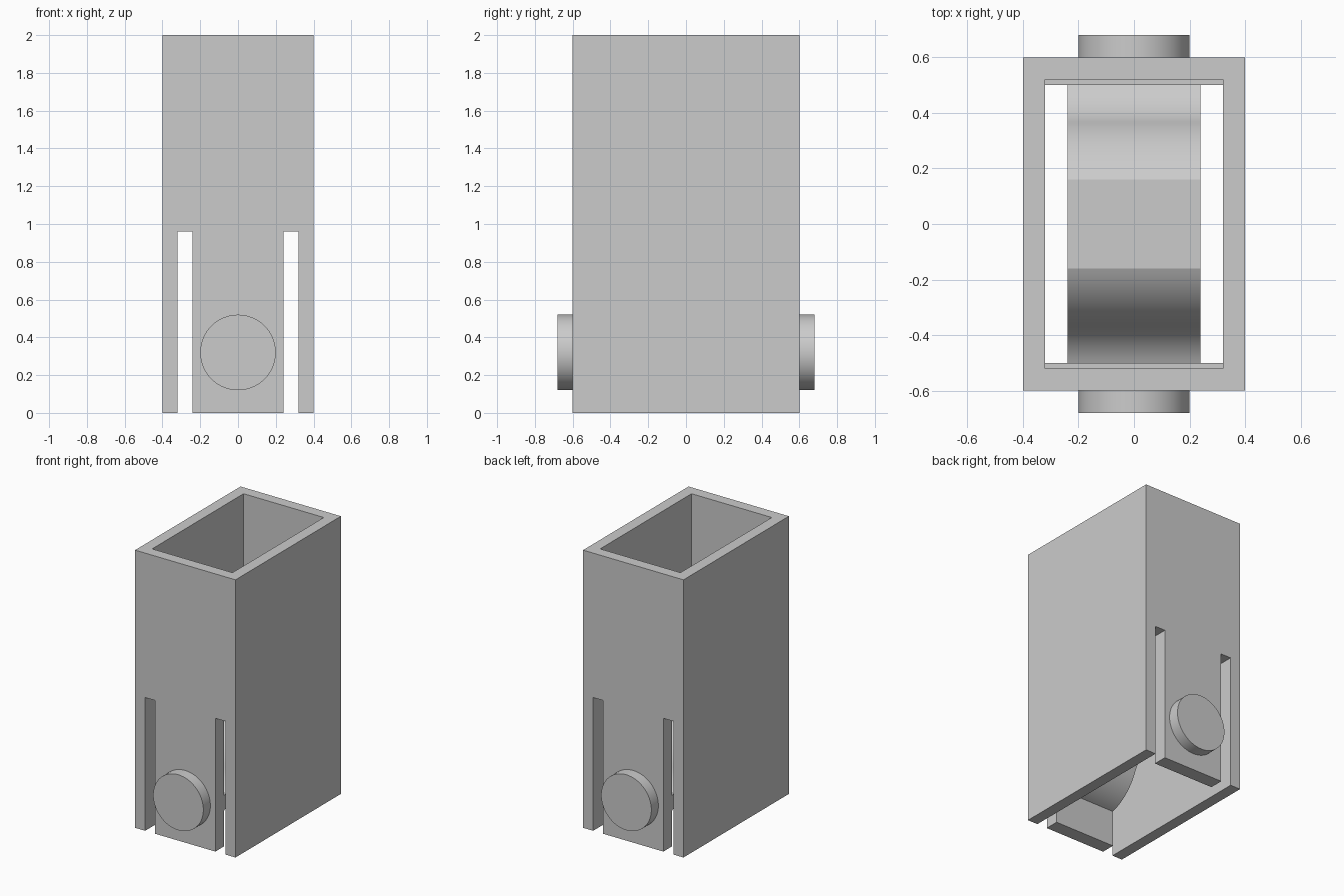
import bpy
import bmesh
from math import radians, sin, cos, asin, sqrt
from mathutils import Matrix

cube = bpy.data.objects.get("Cube")
if cube:
    bpy.data.objects.remove(cube, do_unlink=True)

grey = bpy.data.materials.new("plain_grey")
grey.use_nodes = True
GREY = (0.6, 0.6, 0.6, 1)
grey.diffuse_color = GREY
grey.node_tree.nodes["Principled BSDF"].inputs["Base Color"].default_value = GREY


def add_object(name, bm):
    bmesh.ops.recalc_face_normals(bm, faces=bm.faces)
    mesh = bpy.data.meshes.new(name)
    bm.to_mesh(mesh)
    bm.free()
    mesh.materials.append(grey)
    obj = bpy.data.objects.new(name, mesh)
    bpy.context.collection.objects.link(obj)
    return obj


def box(name, x, y, z):
    """Box from (min, max) ranges."""
    bm = bmesh.new()
    size = [r[1] - r[0] for r in (x, y, z)]
    mid = [(r[0] + r[1]) / 2 for r in (x, y, z)]
    bmesh.ops.create_cube(bm, size=1, matrix=Matrix.Translation(mid) @ Matrix.Diagonal((*size, 1)))
    return add_object(name, bm)


def smooth(obj):
    bpy.ops.object.select_all(action="DESELECT")
    obj.select_set(True)
    bpy.context.view_layer.objects.active = obj
    bpy.ops.object.shade_smooth_by_angle(angle=radians(20))


# Casing: open tube, thicker end walls below a ledge, slots that free the tongues
LEDGE, CLIP_Z = 1.04, 0.32
casing = box("casing", (-0.4, 0.4), (-0.6, 0.6), (0, 2))
cutters = [
    box("upper_cavity_cutter", (-0.32, 0.32), (-0.52, 0.52), (LEDGE, 2.1)),
    box("lower_cavity_cutter", (-0.32, 0.32), (-0.5, 0.5), (-0.1, LEDGE + 0.1)),
    box("left_slot_cutter", (0.24, 0.32), (-0.7, 0.7), (-0.1, 0.96)),
    box("right_slot_cutter", (-0.32, -0.24), (-0.7, 0.7), (-0.1, 0.96)),
]
bpy.context.view_layer.objects.active = casing
for cutter in cutters:
    mod = casing.modifiers.new("cut", "BOOLEAN")
    mod.operation, mod.solver, mod.object = "DIFFERENCE", "EXACT", cutter
    bpy.ops.object.modifier_apply(modifier=mod.name)
    bpy.data.objects.remove(cutter, do_unlink=True)

# Round buttons on the outside of both tongues
for name, side in (("front_button", -1), ("back_button", 1)):
    bm = bmesh.new()
    place = Matrix.Translation((0, side * 0.635, CLIP_Z)) @ Matrix.Rotation(radians(90), 4, "X")
    bmesh.ops.create_cone(bm, cap_ends=True, segments=64, radius1=0.2, radius2=0.2,
                          depth=0.09, matrix=place)
    smooth(add_object(name, bm))


# Spring arch joining the tongues: a round crown flowing into concave feet
def arch_side(radius, flat, steps=14):
    """Points from the crown (y = flat) out to the tongue (y = 0.5)."""
    centre_z, foot_y, span = CLIP_Z + 0.015, 0.6, 0.656
    foot_r = span - radius
    turn = asin(foot_y / span)
    foot_z = centre_z + sqrt(span ** 2 - foot_y ** 2)
    start, end = asin(flat / radius), asin((foot_y - 0.5) / foot_r)
    pts = []
    for i in range(steps + 1):
        a = start + (turn - start) * i / steps
        pts.append((radius * sin(a), centre_z + radius * cos(a)))
    for i in range(1, steps + 1):
        a = turn + (end - turn) * i / steps
        pts.append((foot_y - foot_r * sin(a), foot_z - foot_r * cos(a)))
    return pts


def mirrored(side):
    return [(-y, z) for y, z in reversed(side)] + [p for p in side if p[0] > 1e-6]


top = mirrored(arch_side(0.4, 0.16))
under = mirrored(arch_side(0.3, 0.0))
bm = bmesh.new()
profile = bm.faces.new([bm.verts.new((-0.24, y, z)) for y, z in top + under[::-1]])
sweep = bmesh.ops.extrude_face_region(bm, geom=[profile])["geom"]
bmesh.ops.translate(bm, vec=(0.48, 0, 0),
                    verts=[v for v in sweep if isinstance(v, bmesh.types.BMVert)])
smooth(add_object("spring_arch", bm))
